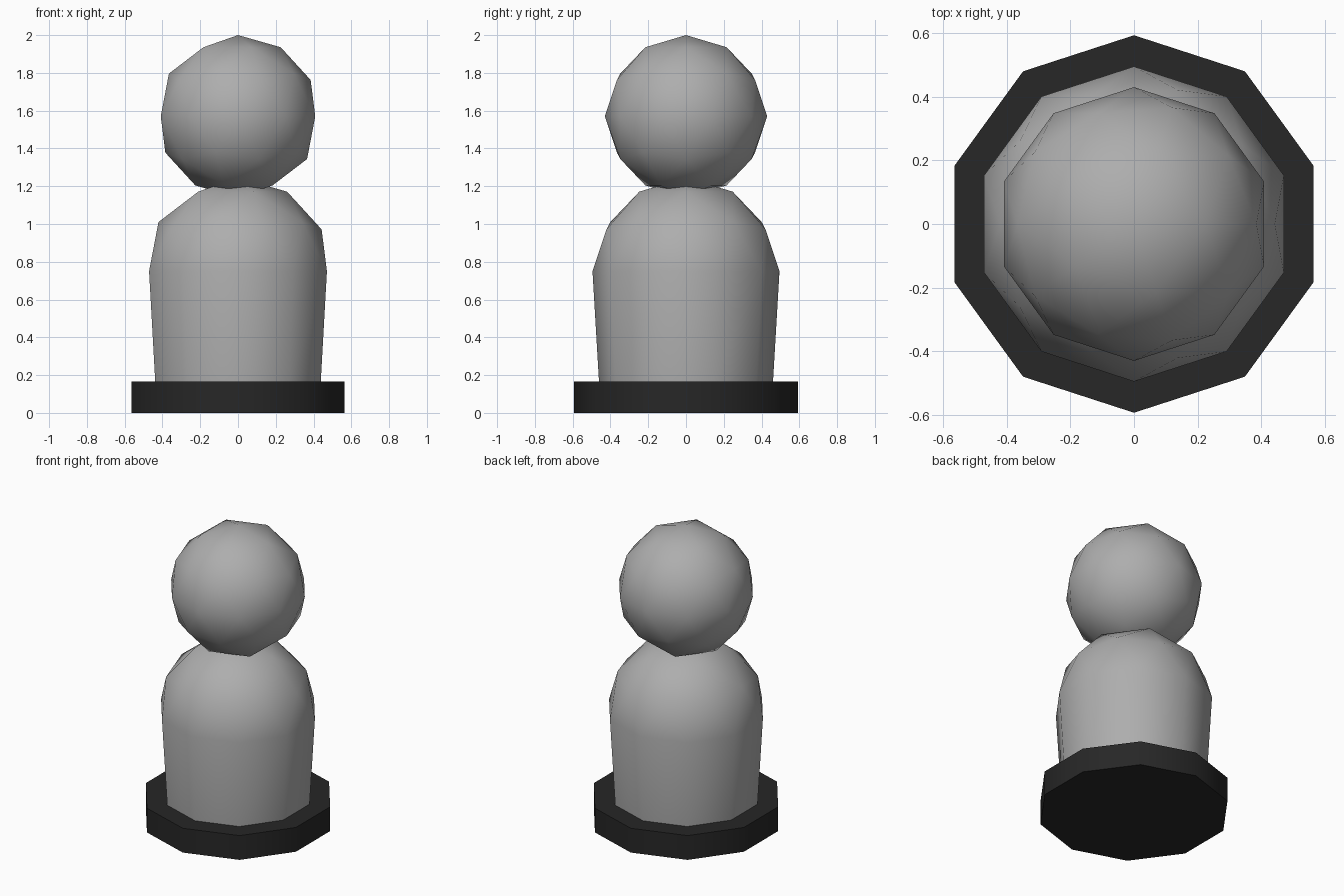
import bpy, bmesh, math

if "Cube" in bpy.data.objects:
    bpy.data.objects.remove(bpy.data.objects["Cube"])


def paint(obj, name, value):
    mat = bpy.data.materials.new(name)
    mat.diffuse_color = (value, value, value, 1)
    mat.use_nodes = True
    mat.node_tree.nodes["Principled BSDF"].inputs["Base Color"].default_value = mat.diffuse_color
    obj.data.materials.append(mat)


def smooth(obj, degrees):
    bpy.ops.object.select_all(action='DESELECT')
    obj.select_set(True)
    bpy.context.view_layer.objects.active = obj
    bpy.ops.object.shade_smooth_by_angle(angle=math.radians(degrees))


def ball(name, radius, z):
    bpy.ops.mesh.primitive_ico_sphere_add(subdivisions=2, radius=radius, location=(0, 0, z))
    obj = bpy.context.object
    obj.name = name
    paint(obj, name + "_grey", 0.42)
    return obj


# Head: low-poly ball
head = ball("head", 0.43, 1.57)
smooth(head, 60)

# Body: upper half of a ball, its equator extruded down with a slight taper
body = ball("body", 0.495, 0.75)
bm = bmesh.new()
bm.from_mesh(body.data)
bmesh.ops.delete(bm, geom=[v for v in bm.verts if v.co.z < -0.01], context='VERTS')
rim = [e for e in bm.edges if e.is_boundary]
new = bmesh.ops.extrude_edge_only(bm, edges=rim)["geom"]
for v in (g for g in new if isinstance(g, bmesh.types.BMVert)):
    v.co = (v.co.x * 0.93, v.co.y * 0.93, 0.16 - 0.75)
bmesh.ops.holes_fill(bm, edges=[e for e in bm.edges if e.is_boundary], sides=0)
bmesh.ops.recalc_face_normals(bm, faces=bm.faces)
bm.to_mesh(body.data)
bm.free()
smooth(body, 60)

# Base: dark ten-sided disc
bpy.ops.mesh.primitive_cylinder_add(vertices=10, radius=0.593, depth=0.165, location=(0, 0, 0.0825))
base = bpy.context.object
base.name = "base"
smooth(base, 40)
paint(base, "base_dark", 0.02)
